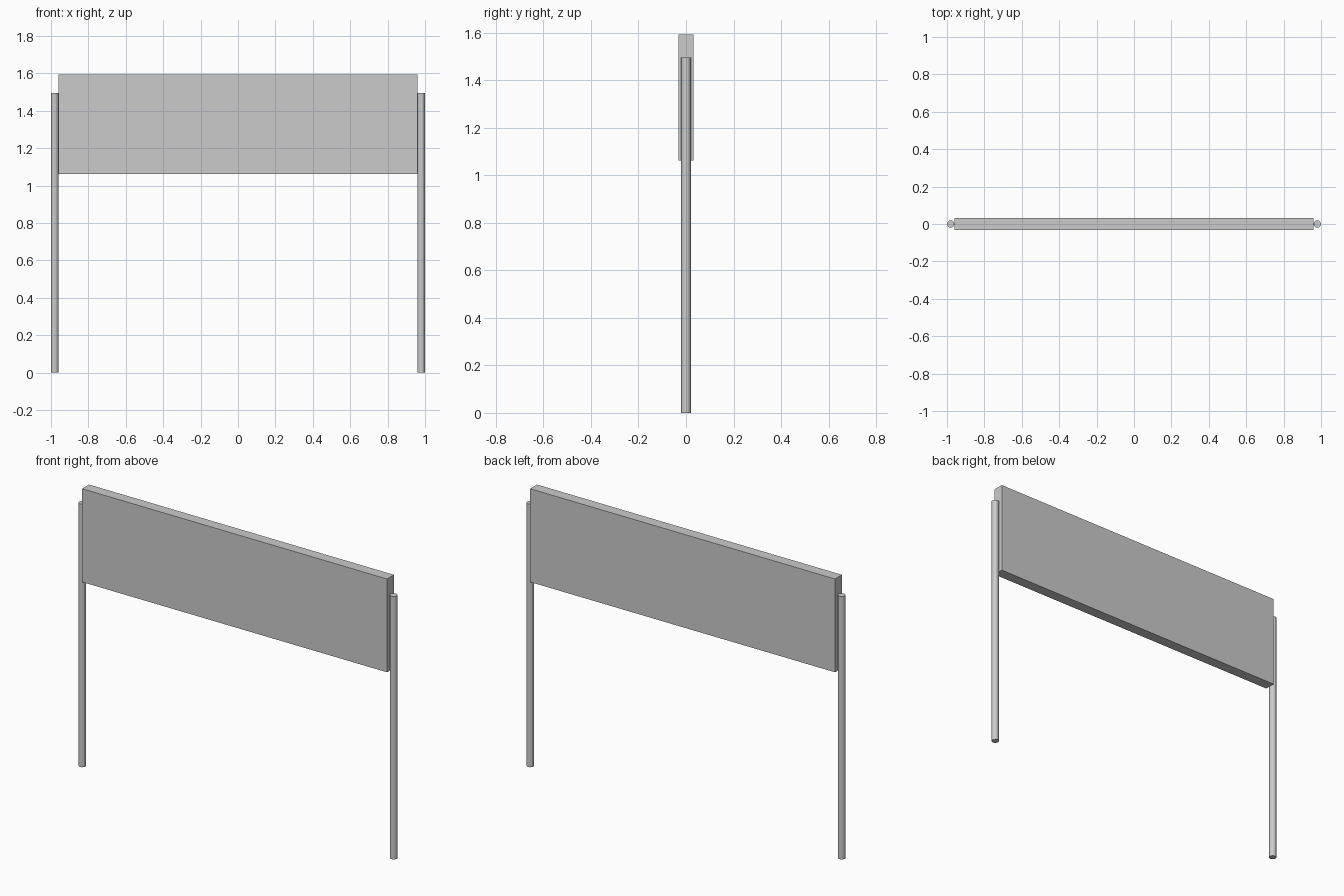
import bpy

if "Cube" in bpy.data.objects:
    bpy.data.objects.remove(bpy.data.objects["Cube"])

POST_RADIUS = 0.02
POST_HEIGHT = 1.496
POST_X = 0.98
PANEL_BOTTOM, PANEL_TOP = 1.062, 1.593


def add_post(name, x):
    bpy.ops.mesh.primitive_cylinder_add(
        vertices=12, radius=POST_RADIUS, depth=POST_HEIGHT,
        location=(x, 0, POST_HEIGHT / 2))
    bpy.context.object.name = name


# Upright round posts at both ends
for name, side in (("left_post", -1), ("right_post", 1)):
    add_post(name, side * POST_X)

# Board held between the posts, rising slightly above them
bpy.ops.mesh.primitive_cube_add(size=1, location=(0, 0, (PANEL_BOTTOM + PANEL_TOP) / 2))
panel = bpy.context.object
panel.name = "sign_panel"
panel.scale = (2 * (POST_X - POST_RADIUS), 0.062, PANEL_TOP - PANEL_BOTTOM)
bpy.ops.object.transform_apply(location=False, rotation=False, scale=True)
